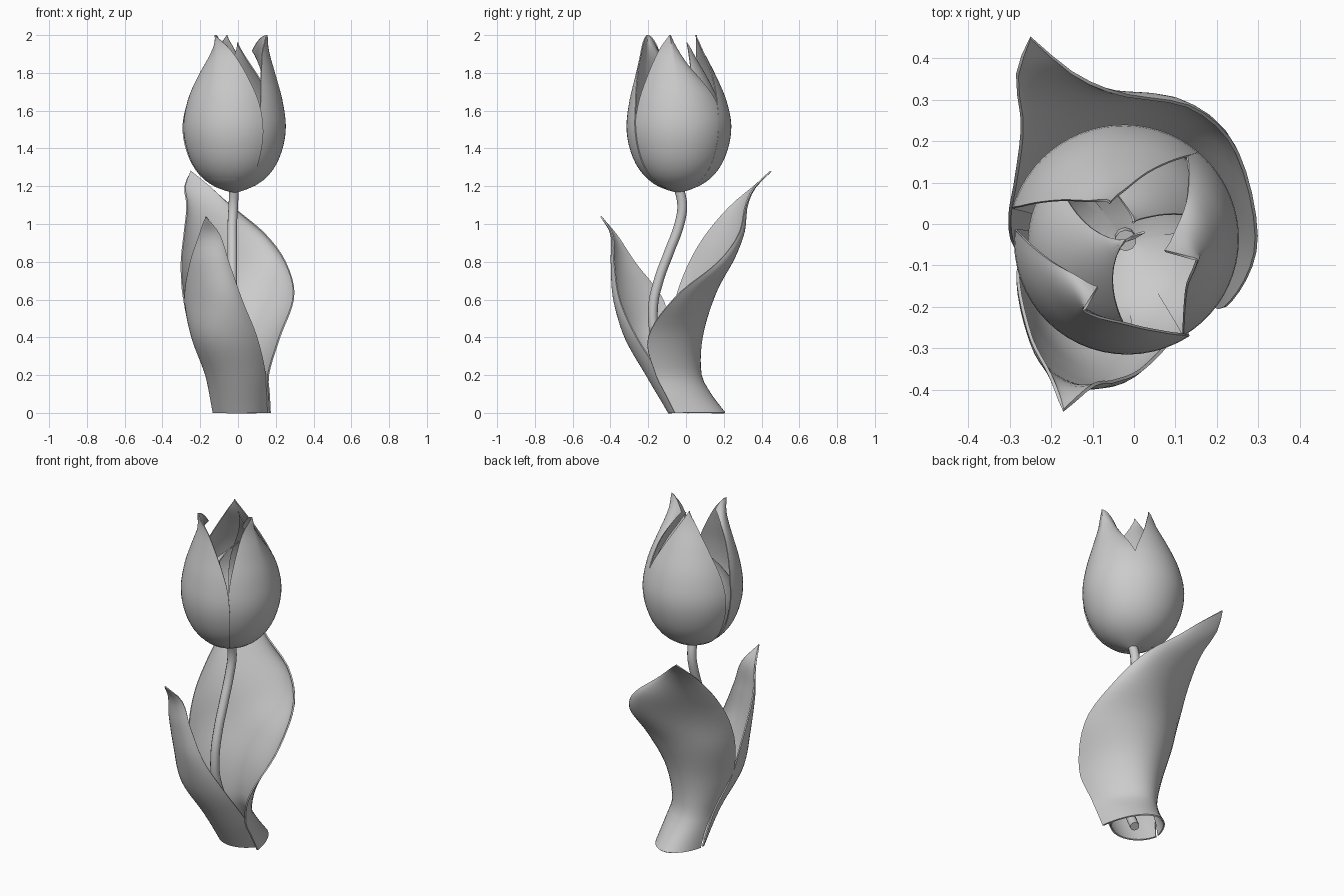
import bpy, bmesh, math
from mathutils import Vector

if "Cube" in bpy.data.objects:
    bpy.data.objects.remove(bpy.data.objects["Cube"])

CLAY = (0.6, 0.6, 0.6, 1)
clay = bpy.data.materials.new("plain grey")
clay.diffuse_color = CLAY
clay.use_nodes = True
clay.node_tree.nodes["Principled BSDF"].inputs["Base Color"].default_value = CLAY


def spline(keys, z):
    """Smooth values at height z, from rows that start with their height."""
    i = 0
    while i < len(keys) - 2 and z > keys[i + 1][0]:
        i += 1
    a, b = Vector(keys[i]), Vector(keys[i + 1])
    before = Vector(keys[i - 1]) if i else a
    after = Vector(keys[i + 2]) if i + 2 < len(keys) else b
    span = b[0] - a[0]
    slope_a = (b - before) / (b[0] - before[0]) * span
    slope_b = (after - a) / (after[0] - a[0]) * span
    t = (z - a[0]) / span
    s = 1 - t
    return a * s * s * (1 + 2 * t) + b * t * t * (3 - 2 * t) + slope_a * t * s * s - slope_b * t * t * s


def finish(obj):
    """Apply modifiers, smooth the surface and colour it."""
    bpy.ops.object.select_all(action="DESELECT")
    obj.select_set(True)
    bpy.context.view_layer.objects.active = obj
    bpy.ops.object.convert(target="MESH")
    obj = bpy.context.view_layer.objects.active
    obj.data.materials.clear()
    obj.data.materials.append(clay)
    bpy.ops.object.shade_smooth_by_angle(angle=math.radians(50))


def sheet(name, point, rows, columns, thickness):
    """Thin curved sheet through point(u, v), u from -1 to 1, v from 0 to 1."""
    bm = bmesh.new()
    grid = [[bm.verts.new(point(2 * c / columns - 1, r / rows)) for c in range(columns + 1)]
            for r in range(rows + 1)]
    for low, high in zip(grid, grid[1:]):
        for c in range(columns):
            bm.faces.new((low[c], low[c + 1], high[c + 1], high[c]))
    bmesh.ops.remove_doubles(bm, verts=bm.verts, dist=0.0005)
    mesh = bpy.data.meshes.new(name)
    bm.to_mesh(mesh)
    bm.free()
    obj = bpy.data.objects.new(name, mesh)
    bpy.context.collection.objects.link(obj)
    shell = obj.modifiers.new("thickness", "SOLIDIFY")
    shell.thickness = thickness
    shell.offset = 0
    finish(obj)


# Petals: height, radius, half width in degrees
PETAL = [(1.17, 0.015, 60), (1.2, 0.1, 60), (1.26, 0.18, 60), (1.36, 0.24, 60), (1.5, 0.27, 60),
         (1.65, 0.253, 56), (1.8, 0.212, 43), (1.92, 0.18, 24), (2, 0.175, 0)]
CENTRE = Vector((-0.02, -0.04, 0))


def petal(name, azimuth, lean, scale=1, top=2, width=1, twist=0, curl=0):
    """Lean moves the tip outwards, twist turns it, curl folds one edge inwards and down."""
    def point(u, v):
        z, radius, half = spline(PETAL, 1.17 + 0.83 * (1 - (1 - v) ** 1.3) ** 1.3)
        rise = max(0, (z - 1.5) / 0.5) ** 2
        fold = max(0, u * curl) * rise
        radius = radius * scale * (1 + 0.015 * u) + lean * rise - fold
        angle = math.radians(azimuth + half * width * u + twist * rise)
        height = 1.17 + (z - 1.17) * (top - 1.17) / 0.83 - fold * abs(u)
        return CENTRE + Vector((radius * math.cos(angle), radius * math.sin(angle), height))
    sheet(name, point, 28, 20, 0.006)


petal("front_petal", -121, 0.02, width=1.08, curl=-0.06)
petal("left_petal", 0, 0.005, width=0.98, twist=-15, curl=0.085)
petal("back_petal", 107, -0.08, scale=1.03, width=0.95, twist=6)
petal("inner_back_petal", 68, -0.11, 0.9, 1.96)
petal("inner_front_petal", -155, -0.2, 0.87, 1.8, width=1.15)


# Leaves: height, then x and y of one edge, the midrib and the other edge
FRONT_LEAF = [
    (0, -0.13, 0.03, 0.0, -0.09, 0.155, 0.0),
    (0.2, -0.17, -0.02, -0.06, -0.2, 0.145, -0.13),
    (0.4, -0.24, -0.08, -0.14, -0.3, 0.1, -0.26),
    (0.6, -0.28, -0.12, -0.17, -0.34, 0.02, -0.35),
    (0.8, -0.25, -0.27, -0.17, -0.375, -0.05, -0.38),
    (0.95, -0.2, -0.37, -0.16, -0.395, -0.1, -0.39),
    (1.04, -0.17, -0.45, -0.17, -0.45, -0.17, -0.45)]
BACK_LEAF = [
    (0, -0.13, 0.05, 0.03, 0.2, 0.17, -0.06),
    (0.1, -0.14, 0.02, 0.02, 0.12, 0.165, -0.11),
    (0.2, -0.16, -0.03, 0.0, 0.07, 0.16, -0.16),
    (0.4, -0.24, -0.09, 0.0, 0.08, 0.22, -0.2),
    (0.62, -0.29, -0.05, 0.0, 0.15, 0.295, -0.05),
    (0.8, -0.3, 0.02, 0.0, 0.23, 0.25, 0.17),
    (0.95, -0.285, 0.11, -0.07, 0.275, 0.14, 0.28),
    (1.1, -0.27, 0.24, -0.17, 0.31, -0.04, 0.315),
    (1.2, -0.282, 0.36, -0.23, 0.37, -0.15, 0.365),
    (1.28, -0.25, 0.45, -0.25, 0.45, -0.25, 0.45)]


def leaf(name, keys):
    bow = math.radians(70)

    def point(u, v):
        z, *xy = spline(keys, v * keys[-1][0])
        edge, rib, other = (Vector((xy[i], xy[i + 1], z)) for i in (0, 2, 4))
        middle = (edge + other) / 2
        across = (other - edge) / 2 * math.sin(bow * u) / math.sin(bow)
        depth = (math.cos(bow * u) - math.cos(bow)) / (1 - math.cos(bow))
        return middle + across + (rib - middle) * depth
    sheet(name, point, 32, 20, 0.008)


leaf("front_leaf", FRONT_LEAF)
leaf("back_leaf", BACK_LEAF)

# Stem
path = [(0.02, 0.03, 0.01), (-0.01, -0.08, 0.2), (-0.03, -0.16, 0.4), (-0.03, -0.175, 0.55),
        (-0.03, -0.145, 0.7), (-0.03, -0.09, 0.85), (-0.03, -0.035, 1), (-0.025, -0.02, 1.1),
        (-0.02, -0.04, 1.2)]
curve = bpy.data.curves.new("stem", "CURVE")
curve.dimensions = "3D"
curve.bevel_depth = 0.026
curve.bevel_resolution = 3
curve.use_fill_caps = True
line = curve.splines.new("BEZIER")
line.bezier_points.add(len(path) - 1)
for knot, place in zip(line.bezier_points, path):
    knot.co = place
    knot.handle_left_type = knot.handle_right_type = "AUTO"
line.resolution_u = 6
stem = bpy.data.objects.new("stem", curve)
bpy.context.collection.objects.link(stem)
finish(stem)
